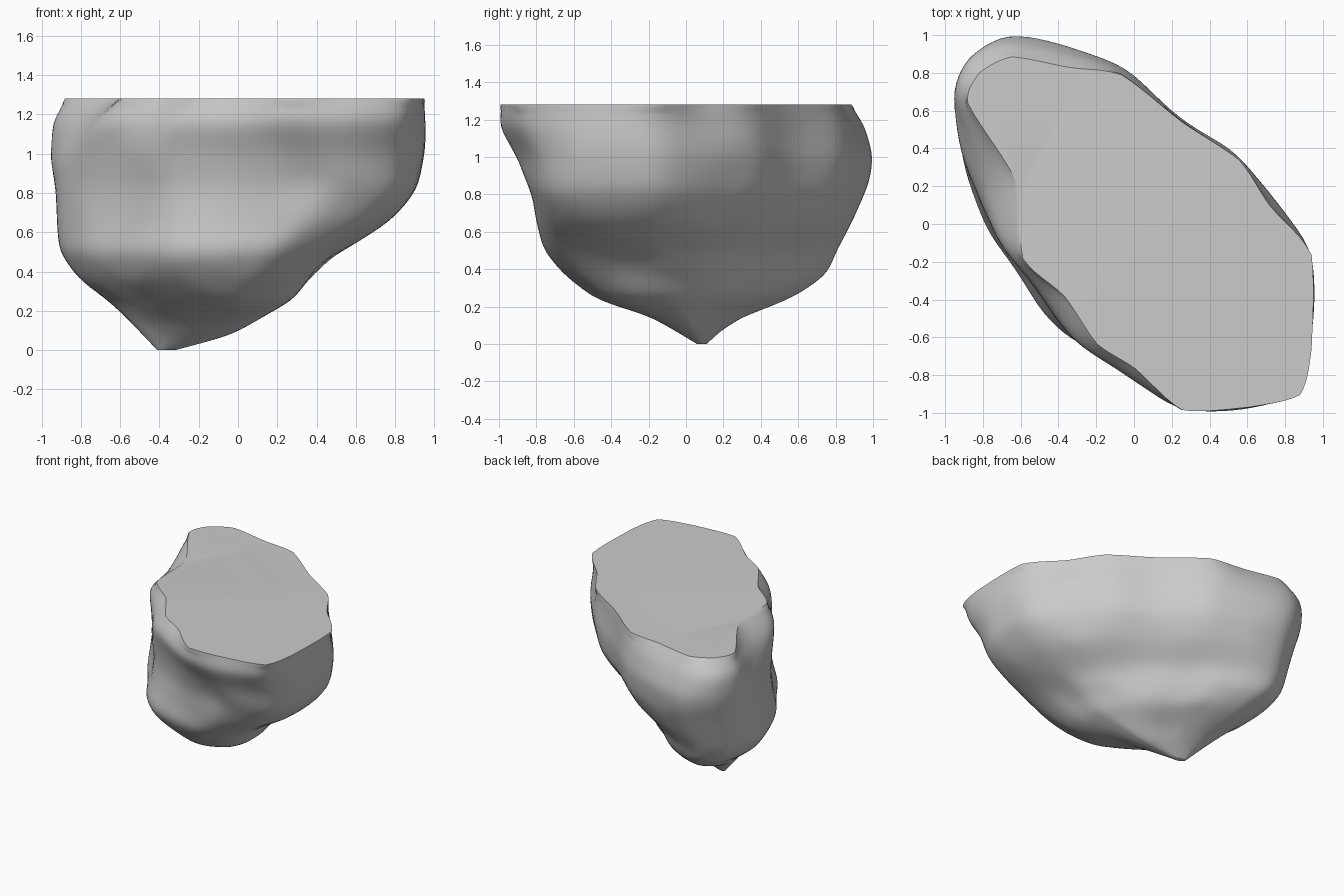
import bpy, bmesh, math
from mathutils import Vector, noise

if "Cube" in bpy.data.objects:
    bpy.data.objects.remove(bpy.data.objects["Cube"])

# Plan outlines: widest girth and flat top (matching points, clockwise from back left)
GIRTH = [(-.65, 1), (-.35, .95), (-.05, .81), (.25, .54), (.54, .34), (.78, .09),
         (.95, -.2), (.93, -.55), (.8, -.8), (.5, -.9), (.2, -.86), (-.1, -.75),
         (-.38, -.56), (-.59, -.28), (-.81, .03), (-.93, .33), (-.95, .65), (-.87, .87)]
TOP = [(-.65, .885), (-.35, .83), (-.07, .79), (.25, .54), (.55, .34), (.71, .1),
       (.93, -.16), (.93, -.66), (.87, -.9), (.6, -.965), (.25, -.98), (0, -.76),
       (-.2, -.63), (-.37, -.38), (-.59, -.18), (-.62, .22), (-.88, .64), (-.82, .8)]
HEIGHT = 1.28

# Levels: height, x min, x max, y min, y max, share of top outline
LEVELS = [(0, -.41, -.32, .06, .11, 0),
          (.07, -.48, -.06, -.06, .19, 0),
          (.15, -.56, .10, -.20, .32, 0),
          (.25, -.66, .27, -.47, .57, 0),
          (.37, -.82, .37, -.62, .74, 0),
          (.5, -.905, .52, -.75, .81, 0),
          (.65, -.92, .77, -.80, .89, 0),
          (.82, -.93, .915, -.84, .955, .08),
          (1.0, -.95, .95, -.90, 1.0, .22),
          (1.16, -.95, .945, -.985, .965, .6),
          (HEIGHT, -.88, .94, -.985, .885, 1)]

# Hollows chipped into the sides: centre, radius, depth
HOLLOWS = [((.35, -.87, .87), .2, .03), ((.42, -.28, .42), .18, .03),
           ((-.24, .38, .21), .17, .02), ((.6, .15, .85), .25, .02)]


def ring(z, x0, x1, y0, y1, share):
    pts = [Vector(a).lerp(Vector(b), share) for a, b in zip(GIRTH, TOP)]
    xs, ys = [p.x for p in pts], [p.y for p in pts]
    fit = lambda v, vs, a, b: a + (v - min(vs)) / (max(vs) - min(vs)) * (b - a)
    return [Vector((fit(p.x, xs, x0, x1), fit(p.y, ys, y0, y1), z)) for p in pts]


def blend(a, b, c, d, t):
    # Curve through b and c, part straight so that facets show
    curve = .5 * (2 * b + (c - a) * t + (2 * a - 5 * b + 4 * c - d) * t * t
                  + (3 * b - a - 3 * c + d) * t ** 3)
    return b.lerp(c, t).lerp(curve, .55)


def refine(items, steps, closed):
    n = len(items)
    get = lambda i: items[i % n] if closed else items[max(0, min(n - 1, i))]
    out = []
    for i in range(n if closed else n - 1):
        for k in range(steps):
            quad = [get(i + j) for j in (-1, 0, 1, 2)]
            out.append([blend(*p, k / steps) for p in zip(*quad)])
    return out if closed else out + [items[-1]]


# Loft the rock body
rings = refine([ring(*lv) for lv in LEVELS], 6, False)
rings = [[p[0] for p in refine([[v] for v in r], 6, True)] for r in rings]
bm = bmesh.new()
grid = [[bm.verts.new(p) for p in r] for r in rings]
n = len(grid[0])
for lo, hi in zip(grid, grid[1:]):
    for i in range(n):
        j = (i + 1) % n
        bm.faces.new((lo[i], lo[j], hi[j], hi[i]))
bm.faces.new(grid[0])
bm.faces.new(grid[-1])
bmesh.ops.recalc_face_normals(bm, faces=bm.faces[:])
bm.normal_update()

# Broad chipped facets and hollows, fading out at the tip and the top rim
moves = {}
for row in grid[1:-1]:
    for v in row:
        fade = min(1, (HEIGHT - v.co.z) / .2, v.co.z / .3)
        near = noise.voronoi(v.co * 2.2)[0][0]
        push = .035 * (near * near - .25)
        for c, r, depth in HOLLOWS:
            push -= depth * math.exp(-((v.co - Vector(c)).length / r * 1.5) ** 2)
        moves[v] = v.normal * push * fade
for v, m in moves.items():
    v.co += m

# Soften the level lines on the walls, leaving the rim and tip in place
for _ in range(6):
    bmesh.ops.smooth_vert(bm, verts=[v for r in grid[3:-2] for v in r], factor=.5,
                          use_axis_x=True, use_axis_y=True, use_axis_z=True)

mesh = bpy.data.meshes.new("rock")
bm.to_mesh(mesh)
bm.free()
rock = bpy.data.objects.new("rock", mesh)
bpy.context.collection.objects.link(rock)
bpy.context.view_layer.objects.active = rock
rock.select_set(True)
bpy.ops.object.shade_smooth_by_angle(angle=math.radians(40))
